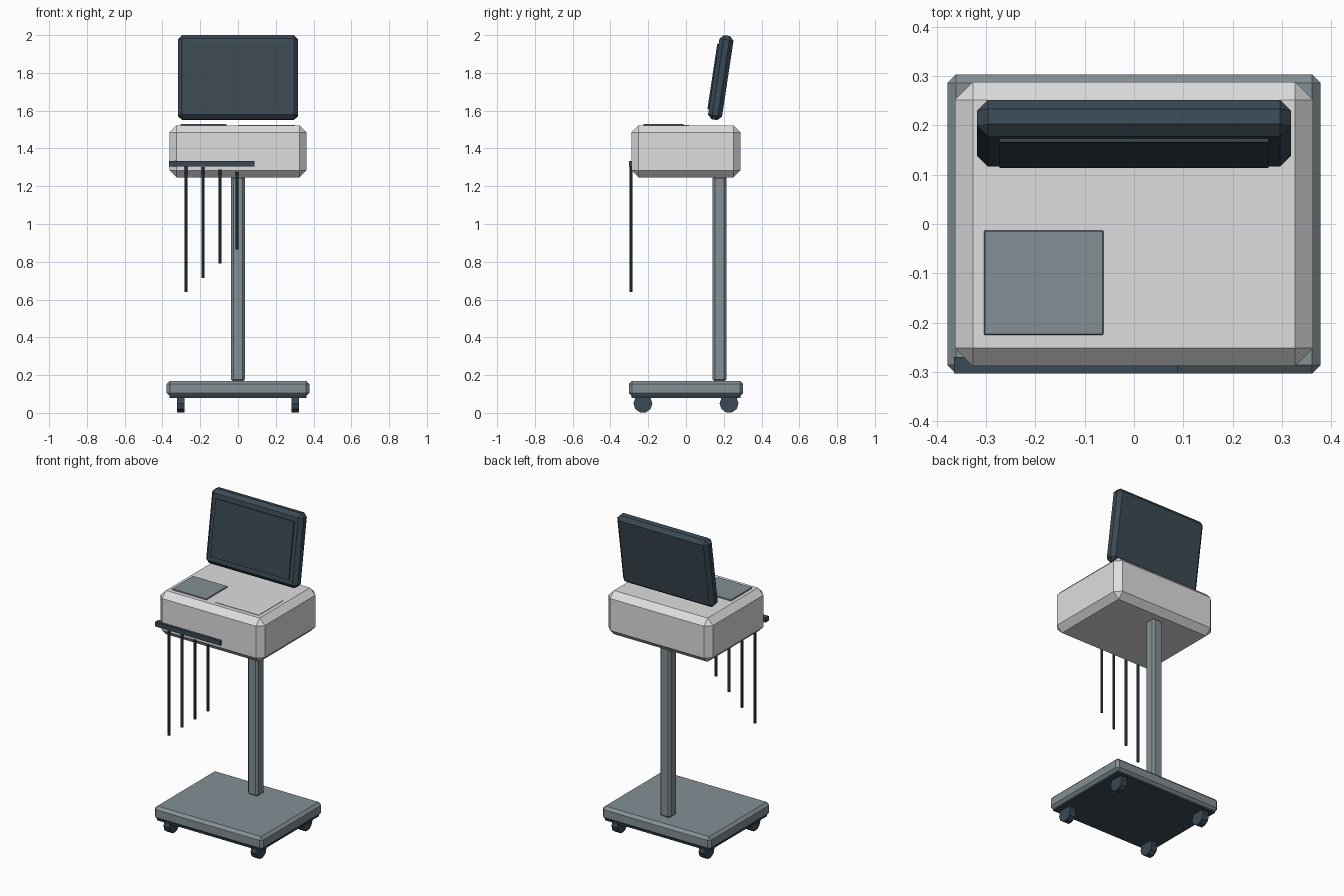
import bpy
from mathutils import Vector

if "Cube" in bpy.data.objects:
    bpy.data.objects.remove(bpy.data.objects["Cube"])


def material(name, rgb):
    mat = bpy.data.materials.new(name)
    mat.use_nodes = True
    mat.diffuse_color = (*rgb, 1)
    mat.node_tree.nodes["Principled BSDF"].inputs["Base Color"].default_value = (*rgb, 1)
    return mat


LIGHT = material("light grey", (0.73, 0.73, 0.73))
STEEL = material("steel grey", (0.23, 0.275, 0.30))
CHARCOAL = material("charcoal", (0.043, 0.068, 0.09))
SCREEN = material("screen charcoal", (0.042, 0.062, 0.078))


def box(name, low, high, mat, chamfer=0):
    """Box between two corners, with optional flat chamfers."""
    low, high = Vector(low), Vector(high)
    bpy.ops.mesh.primitive_cube_add(size=1, location=(low + high) / 2)
    obj = bpy.context.object
    obj.name = name
    for vert in obj.data.vertices:
        vert.co *= high - low
    obj.data.materials.append(mat)
    if chamfer:
        mod = obj.modifiers.new("chamfer", "BEVEL")
        mod.width = chamfer
        mod.segments = 1
        mod.limit_method = "NONE"
    return obj


def cylinder(name, radius, depth, sides, location, mat, rotation=(0, 0, 0)):
    bpy.ops.mesh.primitive_cylinder_add(vertices=sides, radius=radius, depth=depth,
                                        location=location, rotation=rotation)
    obj = bpy.context.object
    obj.name = name
    obj.data.materials.append(mat)
    return obj


# Wheeled base with dark underside
box("base", (-0.378, -0.303, 0.088), (0.378, 0.303, 0.17), STEEL, 0.017)
box("base_underside", (-0.362, -0.288, 0.08), (0.362, 0.288, 0.1), CHARCOAL)
for side, x in (("right", -0.303), ("left", 0.303)):
    for end, y in (("front", -0.228), ("back", 0.228)):
        cylinder(f"{end}_{side}_caster", 0.05, 0.042, 10, (x, y, 0.05),
                 CHARCOAL, (0, 1.5708, 0))

# Column
box("column", (-0.037, 0.14, 0.165), (0.037, 0.215, 1.255), STEEL, 0.013)

# Main housing with its two top panels
box("housing", (-0.363, -0.288, 1.247), (0.363, 0.288, 1.522), LIGHT, 0.037)
box("right_pad", (-0.304, -0.225, 1.515), (-0.062, -0.013, 1.529), STEEL, 0.002)
box("left_panel", (0, -0.225, 1.518), (0.302, 0.017, 1.525), LIGHT)

# Tilted display and its screen plate
display = box("display", (-0.318, -0.0375, -0.225), (0.318, 0.0375, 0.225), CHARCOAL, 0.022)
display.location = (0, 0.184, 1.775)
display.rotation_euler.x = -0.15
screen = box("screen", (-0.273, -0.045, -0.175), (0.273, -0.036, 0.175), SCREEN)
screen.parent = display

# Cable holder and hanging cables
box("cable_bar", (-0.365, -0.303, 1.305), (0.088, -0.27, 1.334), CHARCOAL)
for i in range(4):
    x = -0.275 + 0.09 * i
    bottom = 0.64 + 0.075 * i
    top = 1.315 - 0.013 * i
    cylinder(f"cable_{i + 1}", 0.008, top - bottom, 8,
             (x, -0.292, (top + bottom) / 2), CHARCOAL)
